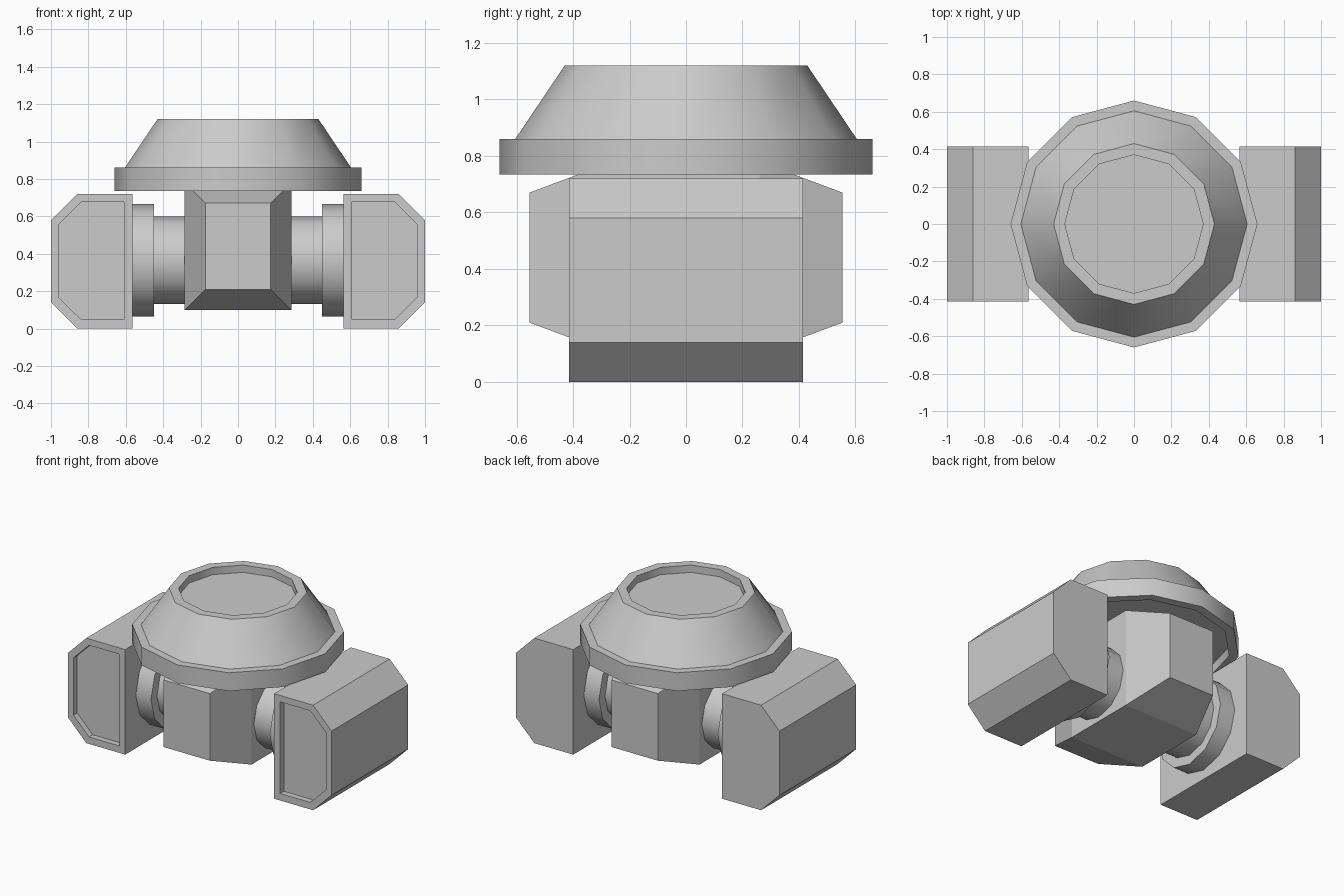
import bpy
import bmesh
from math import cos, sin, pi, radians

cube = bpy.data.objects.get("Cube")
if cube:
    bpy.data.objects.remove(cube)

grey = bpy.data.materials.new("plain_grey")
grey.use_nodes = True
GREY = (0.6, 0.6, 0.6, 1)
grey.diffuse_color = GREY
grey.node_tree.nodes["Principled BSDF"].inputs["Base Color"].default_value = GREY


def loft(name, rings, smooth=False):
    """Skin a row of equal-length point rings and cap both ends."""
    bm = bmesh.new()
    rows = [[bm.verts.new(p) for p in ring] for ring in rings]
    n = len(rows[0])
    for a, b in zip(rows, rows[1:]):
        for i in range(n):
            j = (i + 1) % n
            bm.faces.new((a[i], a[j], b[j], b[i]))
    bm.faces.new(rows[0])
    bm.faces.new(rows[-1])
    bmesh.ops.recalc_face_normals(bm, faces=bm.faces)
    mesh = bpy.data.meshes.new(name)
    bm.to_mesh(mesh)
    bm.free()
    mesh.materials.append(grey)
    obj = bpy.data.objects.new(name, mesh)
    bpy.context.collection.objects.link(obj)
    if smooth:
        bpy.ops.object.select_all(action='DESELECT')
        obj.select_set(True)
        bpy.context.view_layer.objects.active = obj
        bpy.ops.object.shade_smooth_by_angle(angle=radians(31))
    return obj


def circle(r, sides=12):
    return [(r * cos(2 * pi * i / sides), r * sin(2 * pi * i / sides))
            for i in range(sides)]


# Turret cap: rim with hollow underside, sloped wall, dished top
cap_profile = [(0.60, 0.80), (0.60, 0.735), (0.66, 0.735), (0.66, 0.86),
               (0.605, 0.86), (0.43, 1.12), (0.37, 1.12), (0.37, 1.07)]
loft("turret_cap", [[(x, y, z) for x, y in circle(r)] for r, z in cap_profile], True)


# Central body: block tapering towards front and back
def body_section(y, half_w, half_h, mid=0.44):
    return [(sx * half_w, y, mid + sz * half_h)
            for sx, sz in ((-1, -1), (1, -1), (1, 1), (-1, 1))]


loft("central_body", [body_section(-0.555, 0.175, 0.23), body_section(-0.26, 0.285, 0.34),
                      body_section(0.26, 0.285, 0.34), body_section(0.555, 0.175, 0.23)])


# Side pods: chamfered on the outer edges, recessed panel on the front end
def pod_section(side, y, x0, x1, z0, z1, cut):
    return [(side * x, y, z) for x, z in
            ((x0, z0), (x1 - cut, z0), (x1, z0 + cut),
             (x1, z1 - cut), (x1 - cut, z1), (x0, z1))]


for side, label in ((1, "left"), (-1, "right")):
    outer = (0.565, 1.0, 0, 0.72, 0.14)
    panel = (0.61, 0.957, 0.048, 0.676, 0.118)
    loft(label + "_pod", [pod_section(side, 0.415, *outer), pod_section(side, -0.415, *outer),
                          pod_section(side, -0.415, *panel), pod_section(side, -0.375, *panel)])
    # Axle and collar joining the pod to the body
    for part, r, x0, x1 in (("axle", 0.235, 0.2, 0.46), ("collar", 0.30, 0.45, 0.57)):
        loft(f"{label}_{part}", [[(side * x, y, 0.365 + z) for y, z in circle(r)]
                                 for x in (x0, x1)], True)
